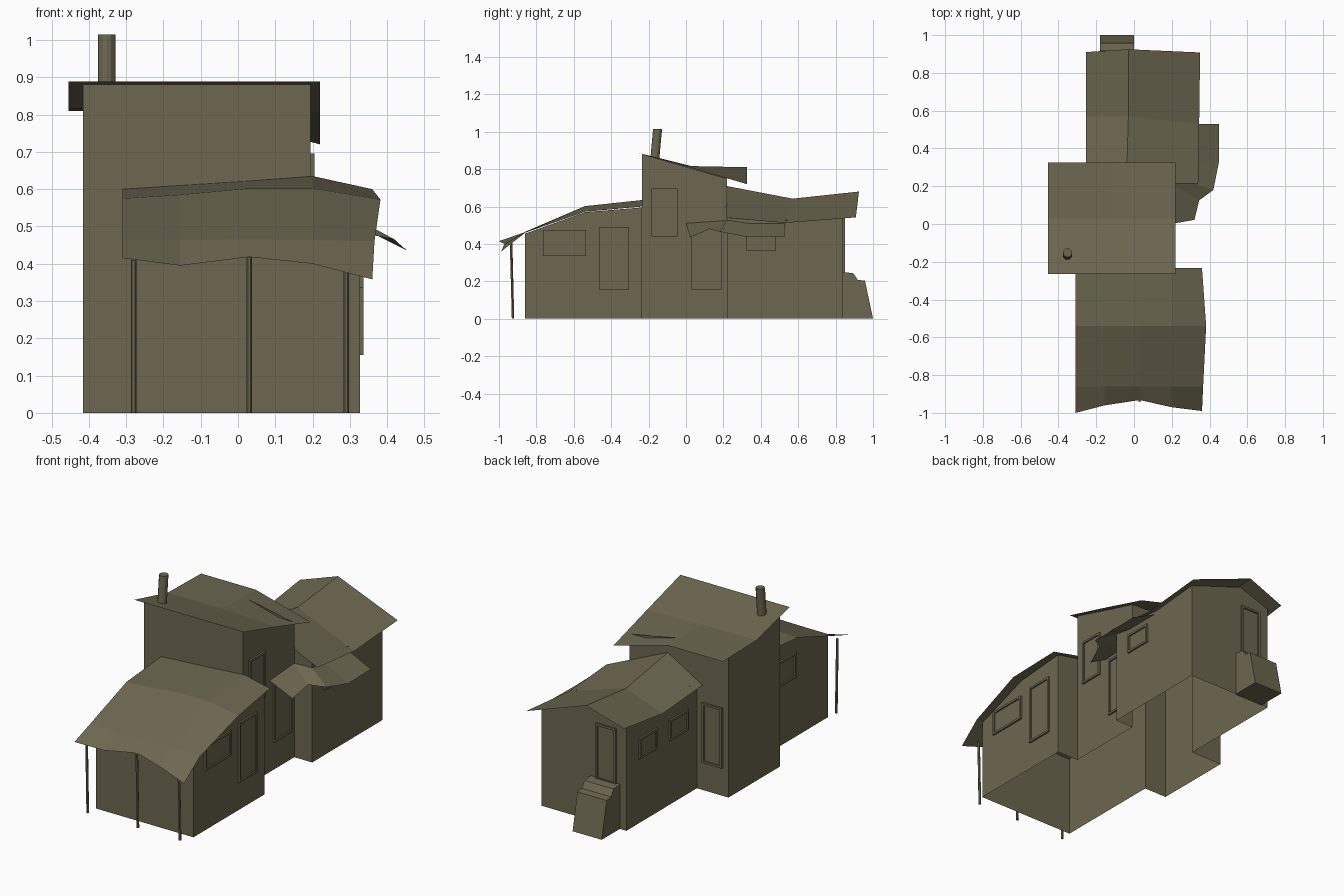
import bpy, bmesh, math
from mathutils import Vector

if "Cube" in bpy.data.objects:
    bpy.data.objects.remove(bpy.data.objects["Cube"])

olive = bpy.data.materials.new("weathered olive")
olive.diffuse_color = (0.150, 0.136, 0.080, 1)
olive.use_nodes = True
olive.node_tree.nodes["Principled BSDF"].inputs["Base Color"].default_value = olive.diffuse_color


def finish(name, bm):
    bmesh.ops.remove_doubles(bm, verts=bm.verts, dist=0.0005)
    bmesh.ops.recalc_face_normals(bm, faces=bm.faces)
    me = bpy.data.meshes.new(name)
    bm.to_mesh(me)
    bm.free()
    me.materials.append(olive)
    ob = bpy.data.objects.new(name, me)
    bpy.context.collection.objects.link(ob)
    return ob


def polys(name, faces):
    bm = bmesh.new()
    for f in faces:
        bm.faces.new([bm.verts.new(p) for p in f])
    return finish(name, bm)


def sheet(name, rows):
    """Open surface lofted through rows of points, facing up."""
    bm = bmesh.new()
    g = [[bm.verts.new(p) for p in r] for r in rows]
    for a, b in zip(g, g[1:]):
        for i in range(len(a) - 1):
            bm.faces.new((a[i], a[i + 1], b[i + 1], b[i]))
    ob = finish(name, bm)
    if sum(p.normal.z * p.area for p in ob.data.polygons) < 0:
        ob.data.flip_normals()
    return ob


def tube(name, base, top, radius, sides):
    base, top = Vector(base), Vector(top)
    bm = bmesh.new()
    rings = [[bm.verts.new(c + Vector((math.cos(a), math.sin(a), 0)) * radius)
              for a in [2 * math.pi * i / sides for i in range(sides)]] for c in (base, top)]
    for i in range(sides):
        j = (i + 1) % sides
        bm.faces.new((rings[0][i], rings[0][j], rings[1][j], rings[1][i]))
    bm.faces.new(rings[0][::-1])
    bm.faces.new(rings[1])
    return finish(name, bm)


def panel(name, axis, sign, at, a0, a1, z0, z1):
    """Framed opening standing proud of a wall, with a recessed pane."""
    def pt(a, z, out):
        d = at + sign * out
        return (d, a, z) if axis == 'x' else (a, d, z)

    def ring(inset, out):
        return [pt(a0 + inset, z0 + inset, out), pt(a1 - inset, z0 + inset, out),
                pt(a1 - inset, z1 - inset, out), pt(a0 + inset, z1 - inset, out)]
    rings = [ring(0, 0), ring(0, 0.010), ring(0.012, 0.010), ring(0.012, 0.002)]
    faces = [rings[3]]
    for r, s in zip(rings, rings[1:]):
        for i in range(4):
            j = (i + 1) % 4
            faces.append([r[i], r[j], s[j], s[i]])
    ob = polys(name, faces)
    n = ob.data.polygons[0].normal
    if (n.x if axis == 'x' else n.y) * sign < 0:
        ob.data.flip_normals()


# Front house walls (open underneath)
L, R, F, B = -0.275, 0.327, -0.86, -0.235
prof = [(F, 0), (B, 0), (B, 0.595), (-0.54, 0.57), (F, 0.455)]
polys("front_house_walls", [
    [(L, F, 0), (R, F, 0), (R, F, 0.455), (L, F, 0.455)],
    [(R, y, z) for y, z in prof],
    [(L, y, z) for y, z in reversed(prof)],
    [(R, B, 0), (0.195, B, 0), (0.195, B, 0.62), (R, B, 0.595)],
])

# Tower walls
TL, TR, TF, TB = -0.415, 0.195, -0.235, 0.218
polys("tower_walls", [
    [(TL, TF, 0), (L, TF, 0), (L, TF, 0.88), (TL, TF, 0.88)],
    [(L, TF, 0.55), (TR, TF, 0.55), (TR, TF, 0.88), (L, TF, 0.88)],
    [(TR, TF, 0), (TR, TB, 0), (TR, TB, 0.75), (TR, 0.03, 0.803), (TR, TF, 0.88)],
    [(TL, TB, 0), (TL, TF, 0), (TL, TF, 0.88), (TL, 0.03, 0.813), (TL, TB, 0.81)],
    [(-0.22, TB, 0), (TL, TB, 0), (TL, TB, 0.81), (-0.22, TB, 0.81)],
    [(TR, TB, 0.54), (-0.22, TB, 0.54), (-0.22, TB, 0.81), (-0.118, TB, 0.81), (TR, TB, 0.75)],
])

# Back house walls
HL, HR, HB = -0.22, 0.305, 0.84
polys("back_house_walls", [
    [(TR, TB, 0), (HR, TB, 0), (HR, TB, 0.555), (TR, TB, 0.605)],
    [(HR, TB, 0), (HR, HB, 0), (HR, HB, 0.55), (HR, 0.56, 0.525), (HR, TB, 0.555)],
    [(HR, HB, 0), (HL, HB, 0), (HL, HB, 0.6), (-0.03, HB, 0.665), (HR, HB, 0.55)],
    [(HL, HB, 0), (HL, TB, 0), (HL, TB, 0.6), (HL, 0.56, 0.565), (HL, HB, 0.6)],
])

# Sagging roofs
xs = (-0.31, -0.155, 0.03, 0.2, 0.36)
sheet("front_roof", [
    list(zip(xs, (-0.232,) * 5, (0.60, 0.61, 0.622, 0.635, 0.60))),
    list(zip(xs[:4] + (0.382,), (-0.54,) * 5, (0.575, 0.585, 0.602, 0.602, 0.572))),
    list(zip(xs[:4] + (0.366,), (-0.86,) * 5, (0.463, 0.463, 0.465, 0.463, 0.46))),
    list(zip(xs, (-1.0, -0.96, -0.932, -0.97, -0.99), (0.415, 0.395, 0.418, 0.40, 0.358))),
])
sheet("tower_roof", [
    [(-0.455, -0.265, 0.889), (-0.118, -0.265, 0.889), (0.22, -0.265, 0.889)],
    [(-0.455, 0.03, 0.816), (-0.118, 0.03, 0.816), (0.22, 0.03, 0.806)],
    [(-0.455, 0.325, 0.81), (-0.118, 0.325, 0.81), (0.22, 0.325, 0.72)],
])
sheet("back_roof", [
    [(-0.255, 0.215, 0.585), (-0.04, 0.215, 0.71), (0.34, 0.215, 0.54)],
    [(-0.255, 0.57, 0.56), (-0.03, 0.57, 0.642), (0.345, 0.53, 0.512)],
    [(-0.255, 0.91, 0.605), (-0.03, 0.925, 0.68), (0.35, 0.908, 0.542)],
])

# Awning wrapping around the inner corner
sheet("corner_awning", [
    [(0.195, 0.0, 0.51), (0.195, 0.215, 0.525), (0.30, 0.22, 0.53), (0.305, 0.33, 0.51), (0.305, 0.53, 0.51)],
    [(0.32, 0.022, 0.435), (0.345, 0.125, 0.48), (0.42, 0.18, 0.465), (0.45, 0.33, 0.437), (0.45, 0.53, 0.44)],
])

# Porch posts and stove pipe
for i, (x, h) in enumerate(((-0.28, 0.41), (0.03, 0.417), (0.29, 0.385))):
    tube("porch_post_%d" % (i + 1), (x, -0.925, 0), (x, -0.935, h), 0.0075, 6)
tube("stove_pipe", (-0.352, -0.168, 0.84), (-0.352, -0.152, 1.015), 0.024, 12)

# Back steps: side profile extruded across
steps = [(0.835, 0), (1.0, 0), (0.957, 0.203), (0.918, 0.208), (0.895, 0.243), (0.835, 0.25)]
faces = [[(x, y, z) for y, z in steps] for x in (-0.18, 0.0)]
for i in range(len(steps)):
    a, b = steps[i], steps[(i + 1) % len(steps)]
    faces.append([(-0.18, *a), (0, *a), (0, *b), (-0.18, *b)])
polys("back_steps", faces)

# Windows and doors
for args in (
    ("front_right_window", 'x', 1, R, -0.765, -0.535, 0.335, 0.475),
    ("front_right_door", 'x', 1, R, -0.465, -0.305, 0.155, 0.49),
    ("front_left_window", 'x', -1, L, -0.57, -0.34, 0.335, 0.475),
    ("tower_window", 'x', 1, TR, -0.185, -0.045, 0.44, 0.695),
    ("tower_right_door", 'x', 1, TR, 0.03, 0.19, 0.155, 0.49),
    ("tower_back_door", 'y', 1, TB, -0.38, -0.255, 0.155, 0.49),
    ("back_right_window", 'x', 1, HR, 0.32, 0.48, 0.365, 0.475),
    ("back_left_window_1", 'x', -1, HL, 0.575, 0.735, 0.36, 0.475),
    ("back_left_window_2", 'x', -1, HL, 0.30, 0.465, 0.36, 0.475),
    ("back_door", 'y', 1, HB, -0.16, -0.035, 0.24, 0.555),
):
    panel(*args)
